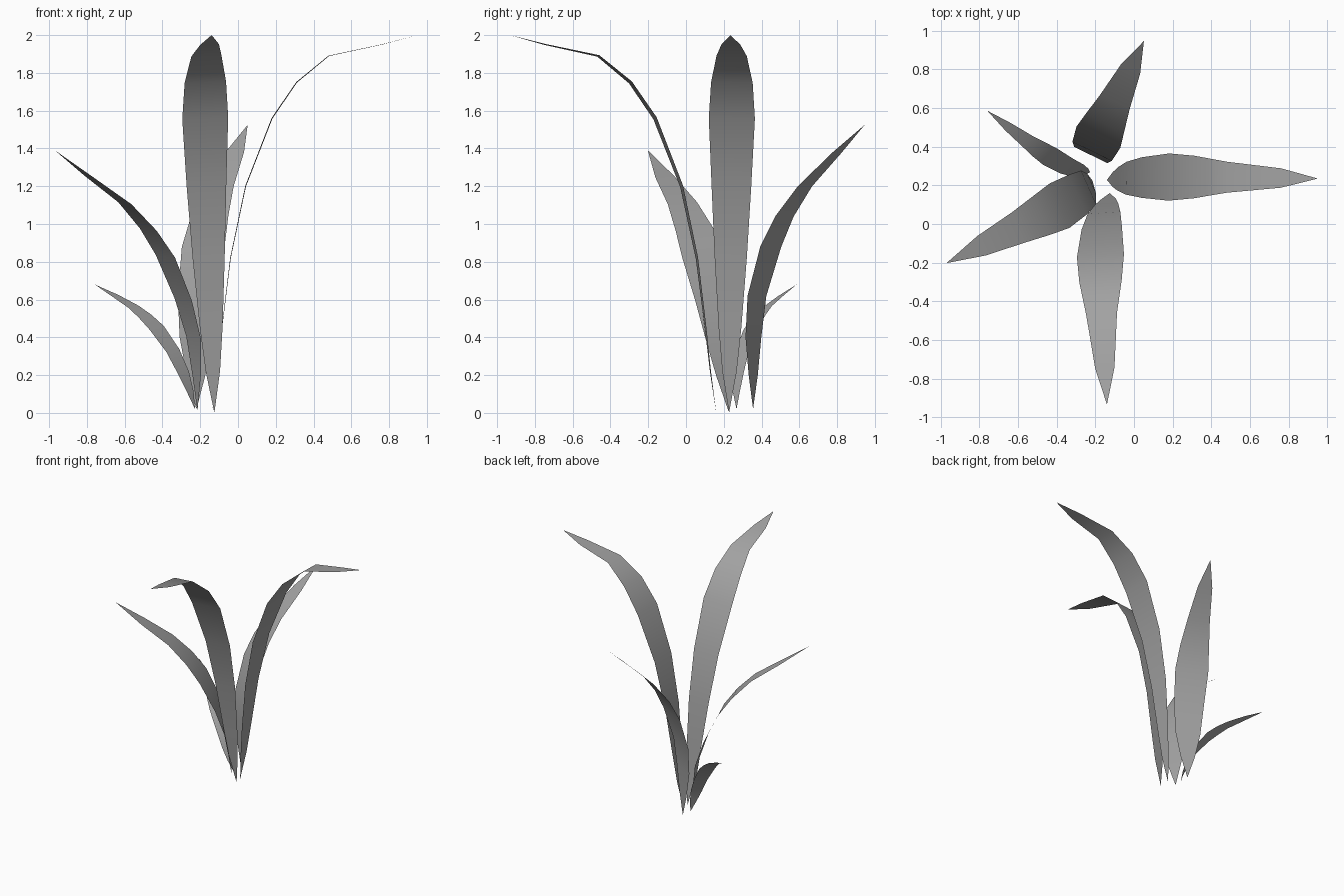
import bpy, bmesh, math
from mathutils import Vector

cube = bpy.data.objects.get("Cube")
if cube:
    bpy.data.objects.remove(cube, do_unlink=True)

# One plain grey for all blades
grey = bpy.data.materials.new("leaf_grey")
grey.use_nodes = True
colour = (0.36, 0.36, 0.36, 1)
grey.diffuse_color = colour
grey.node_tree.nodes["Principled BSDF"].inputs["Base Color"].default_value = colour

# Spines as (reach, height); half widths belong to the rows between the two pointed ends
TALL = [(0, 0), (.03, .22), (.055, .45), (.1, .82), (.18, 1.2), (.32, 1.56),
        (.45, 1.75), (.62, 1.89), (.9, 1.95), (1.09, 2)]
TALL_WIDTH = [.038, .06, .085, .105, .122, .11, .08, .05]
BACK = [(0, .02), (0, .2), (0, .4), (.02, .62), (.1, .88), (.18, 1.04),
        (.3, 1.2), (.49, 1.38), (.65, 1.525)]
SIDE = [(0, .01), (.01, .2), (.033, .4), (.098, .6), (.208, .83), (.31, .97),
        (.45, 1.11), (.66, 1.25), (.863, 1.39)]
SMALL = [(0, .02), (.018, .11), (.05, .21), (.108, .33), (.203, .45), (.274, .51),
         (.347, .56), (.47, .62), (.608, .68)]
SHORT_WIDTH = [.055, .095, .113, .126, .11, .085, .055]


def leaf(name, base, heading, lean, spine, widths, scale=1):
    """Flat bent blade growing from base towards heading, leaning to its left."""
    a = math.radians(heading)
    forward = Vector((math.cos(a), math.sin(a), 0))
    left = Vector((-math.sin(a), math.cos(a), 0))
    across = (left - Vector((0, 0, lean))).normalized()
    bm = bmesh.new()
    rows = []
    for (reach, height), half in zip(spine, [0, *widths, 0]):
        p = Vector((*base, height)) + forward * reach + left * lean * height
        offsets = (-half * scale, half * scale) if half else (0,)
        rows.append([bm.verts.new(p + across * d) for d in offsets])
    for low, high in zip(rows, rows[1:]):
        face = bm.faces.new(low + high[::-1])
        face.smooth = True
    mesh = bpy.data.meshes.new(name)
    bm.to_mesh(mesh)
    bm.free()
    mesh.materials.append(grey)
    obj = bpy.data.objects.new(name, mesh)
    bpy.context.collection.objects.link(obj)


# Five blades around the root
leaf("front_leaf", (-.125, .16), -86, -.0455, TALL, TALL_WIDTH)
leaf("left_leaf", (-.14, .228), -1, .013, TALL, TALL_WIDTH)
leaf("back_leaf", (-.22, .355), 64, .01, BACK, SHORT_WIDTH)
leaf("right_leaf", (-.215, .225), 204, .06, SIDE, SHORT_WIDTH)
leaf("small_back_leaf", (-.225, .27), 138, .18, SMALL, SHORT_WIDTH, .45)
